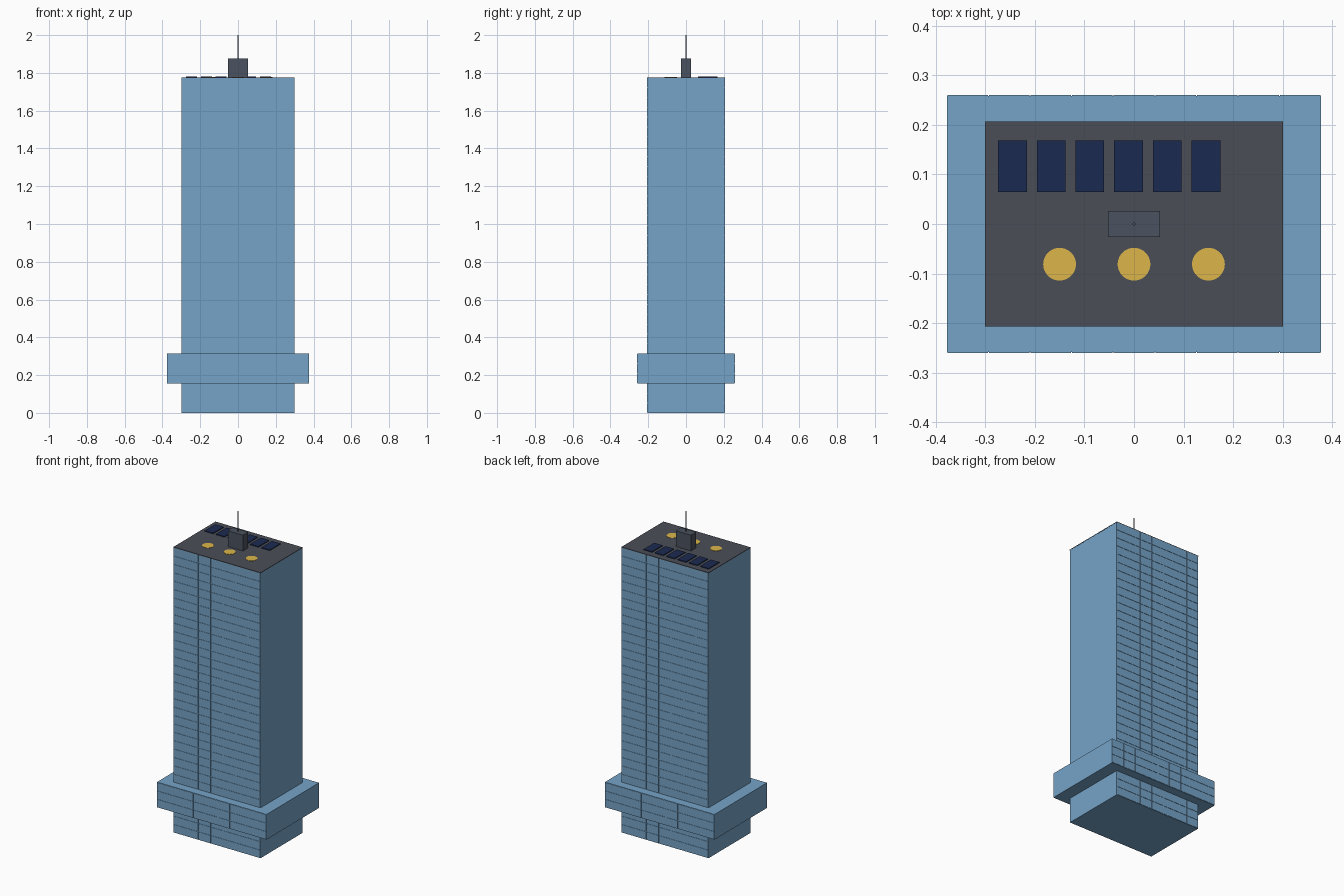
import bpy, bmesh
from mathutils import Matrix, Vector

if "Cube" in bpy.data.objects:
    bpy.data.objects.remove(bpy.data.objects["Cube"])

FLOORS, H = 34, 0.0522
ROOF = FLOORS * H


def material(name, rgb):
    m = bpy.data.materials.new(name)
    m.diffuse_color = (*rgb, 1)
    m.use_nodes = True
    m.node_tree.nodes["Principled BSDF"].inputs["Base Color"].default_value = m.diffuse_color
    return m


glass = material("blue_glass", (0.18, 0.37, 0.58))
roof_mat = material("roof_grey", (0.07, 0.076, 0.093))
solar_mat = material("solar_navy", (0.011, 0.023, 0.08))
lamp_mat = material("warm_yellow", (0.72, 0.47, 0.07))
metal_mat = material("plant_grey", (0.07, 0.085, 0.115))


def add_box(bm, lo, hi):
    lo, hi = Vector(lo), Vector(hi)
    mat = Matrix.Translation((lo + hi) / 2) @ Matrix.Diagonal((*(hi - lo), 1))
    bmesh.ops.create_cube(bm, size=1, matrix=mat)


def add_disc(bm, r, x, y, z0, z1, sides):
    bmesh.ops.create_cone(bm, cap_ends=True, segments=sides, radius1=r, radius2=r,
                          depth=z1 - z0, matrix=Matrix.Translation((x, y, (z0 + z1) / 2)))


def finish(bm, name, mat):
    me = bpy.data.meshes.new(name)
    bm.to_mesh(me)
    bm.free()
    ob = bpy.data.objects.new(name, me)
    bpy.context.collection.objects.link(ob)
    me.materials.append(mat)
    return ob


# Stacked floors; three lower ones form the wide band
floors, windows = bmesh.new(), bmesh.new()
for i in range(FLOORS):
    wide = 3 <= i <= 5
    hx, hy = (0.377, 0.258) if wide else (0.299, 0.205)
    z0, z1 = i * H, (i + 1) * H
    add_box(floors, (-hx, -hy, z0), (hx, hy, z1))
    # Thin facade panels on front and back
    cols = 9 if wide else 7
    w = 2 * hx / cols
    for c in range(cols):
        x = -hx + c * w
        for s in (-1, 1):
            ya, yb = sorted((s * (hy - 0.002), s * (hy + 0.002)))
            add_box(windows, (x + 0.001, ya, z0 + 0.002), (x + w - 0.001, yb, z1 - 0.002))
finish(floors, "tower_floors", glass)
finish(windows, "facade_panels", glass)

# Roof slab
bm = bmesh.new()
add_box(bm, (-0.3, -0.207, ROOF - 0.002), (0.3, 0.207, ROOF + 0.002))
finish(bm, "roof_slab", roof_mat)

# Row of solar panels
bm = bmesh.new()
for i in range(6):
    x = -0.274 + i * 0.078
    add_box(bm, (x, 0.064, ROOF + 0.002), (x + 0.058, 0.168, ROOF + 0.007))
finish(bm, "solar_panels", solar_mat)

# Round roof lights
bm = bmesh.new()
for x in (-0.15, 0, 0.15):
    add_disc(bm, 0.033, x, -0.081, ROOF + 0.001, ROOF + 0.004, 48)
finish(bm, "roof_lights", lamp_mat)

# Plant room and antenna
bm = bmesh.new()
add_box(bm, (-0.052, -0.026, ROOF), (0.052, 0.026, 1.875))
finish(bm, "plant_room", metal_mat)
bm = bmesh.new()
add_disc(bm, 0.003, 0, 0, 1.87, 2.0, 16)
finish(bm, "antenna", metal_mat)
